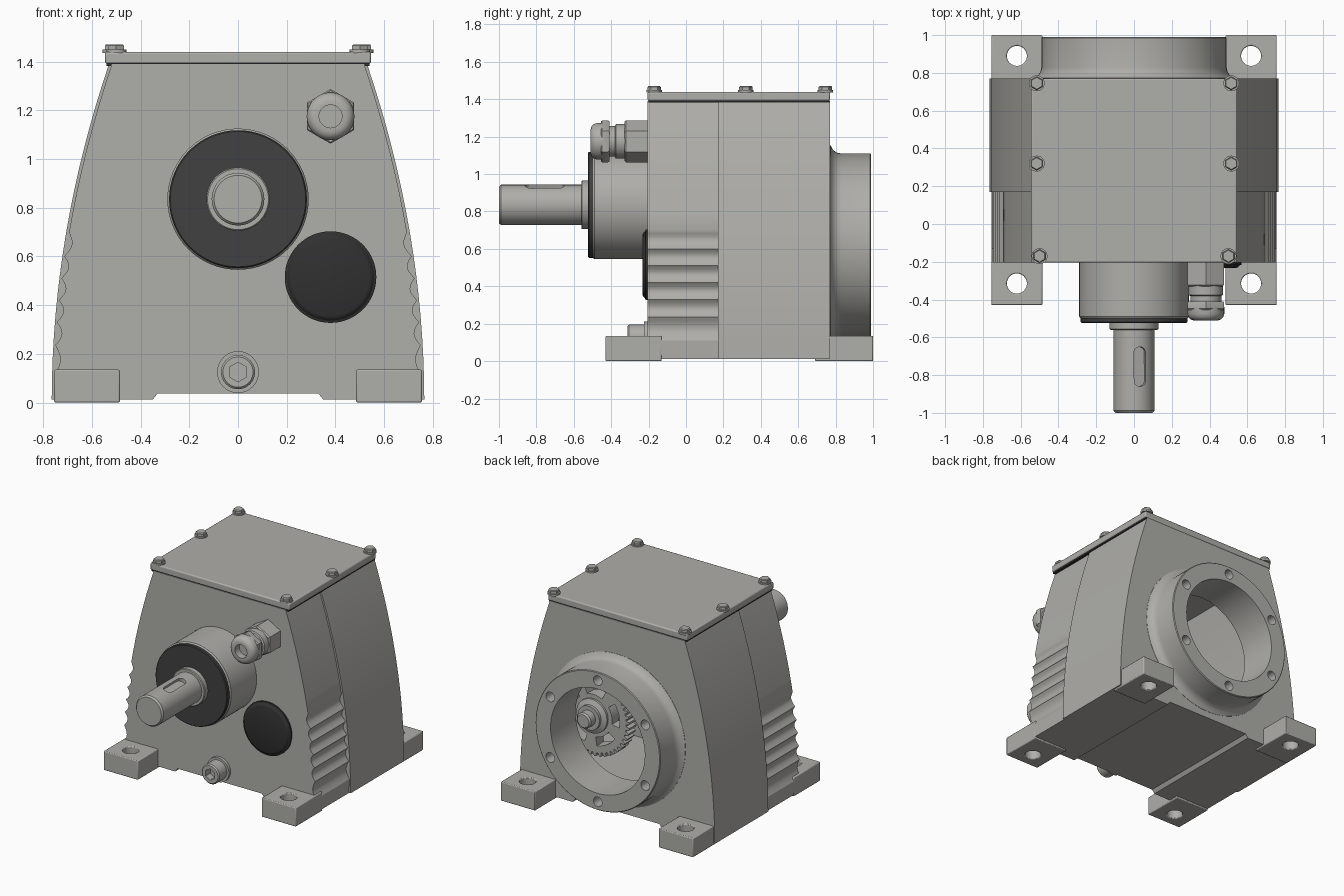
import bpy, bmesh
from math import sin, cos, pi, radians
from mathutils import Matrix

cube = bpy.data.objects.get("Cube")
if cube:
    bpy.data.objects.remove(cube, do_unlink=True)


def material(name, rgb):
    m = bpy.data.materials.new(name)
    m.use_nodes = True
    m.diffuse_color = (*rgb, 1)
    m.node_tree.nodes["Principled BSDF"].inputs["Base Color"].default_value = (*rgb, 1)
    return m


GREY = material("warm grey metal", (0.43, 0.425, 0.40))
SEAL = material("dark grey rubber", (0.052, 0.052, 0.052))
BLACK = material("black rubber", (0.03, 0.03, 0.03))
UPRIGHT = Matrix.Rotation(radians(90), 4, 'X')   # turns the y axis into z


def finish(name, bm, mat, matrix=None):
    bmesh.ops.recalc_face_normals(bm, faces=bm.faces)
    if matrix:
        bm.transform(matrix)
    me = bpy.data.meshes.new(name)
    bm.to_mesh(me)
    bm.free()
    me.materials.append(mat)
    ob = bpy.data.objects.new(name, me)
    bpy.context.collection.objects.link(ob)
    return ob


def lathe(name, cx, cz, profile, n=64, mat=GREY, matrix=None):
    """Revolve (radius, y) points about a y axis through (cx, cz)."""
    bm = bmesh.new()
    rings = []
    for r, y in profile:
        count = n if r > 0 else 1
        rings.append([bm.verts.new((cx + r * cos(pi / 2 + 2 * pi * i / n), y,
                                    cz + r * sin(pi / 2 + 2 * pi * i / n)))
                      for i in range(count)])
    pairs = list(zip(rings, rings[1:]))
    if profile[0][0] > 0:
        pairs.append((rings[-1], rings[0]))
    for a, b in pairs:
        for i in range(n):
            j = (i + 1) % n
            quad = [a[i % len(a)], a[j % len(a)], b[j % len(b)], b[i % len(b)]]
            bm.faces.new(list(dict.fromkeys(quad)))
    return finish(name, bm, mat, matrix)


def extrude(name, pts, y0, y1, mat=GREY, matrix=None, bevel=None):
    """Extrude an xz outline along y; bevel = (y, lowest z, width)."""
    bm = bmesh.new()
    ends = [[bm.verts.new((x, y, z)) for x, z in pts] for y in (y0, y1)]
    for ring in ends:
        bm.faces.new(ring)
    for i in range(len(pts)):
        j = (i + 1) % len(pts)
        bm.faces.new((ends[0][i], ends[0][j], ends[1][j], ends[1][i]))
    if bevel:
        y, low, width = bevel
        edges = [e for e in bm.edges
                 if all(v.co.y == y and v.co.z > low for v in e.verts)
                 and abs(e.verts[0].co.z - e.verts[1].co.z) > 0.01
                 and abs(e.verts[0].co.x) > 0.45]
        bmesh.ops.bevel(bm, geom=edges, offset=width, segments=5, profile=0.5,
                        affect='EDGES', clamp_overlap=False)
    return finish(name, bm, mat, matrix)


def box(name, x0, x1, y0, y1, z0, z1, mat=GREY, bevel=0):
    ob = extrude(name, [(x0, z0), (x1, z0), (x1, z1), (x0, z1)], y0, y1, mat)
    if bevel:
        mod = ob.modifiers.new("soft_edges", 'BEVEL')
        mod.width, mod.segments = bevel, 2
    return ob


def cut(ob, cutter):
    mod = ob.modifiers.new("cut", 'BOOLEAN')
    mod.operation, mod.solver, mod.object = 'DIFFERENCE', 'EXACT', cutter
    bpy.context.view_layer.objects.active = ob
    bpy.ops.object.modifier_apply(modifier=mod.name)


def cut_all(obs, cutters):
    for c in cutters:
        for ob in obs:
            cut(ob, c)
        bpy.data.objects.remove(c, do_unlink=True)


def half_width(z):
    return 0.765 - 0.1217 * z * z


def mirrored(side):
    return side + [(-x, z) for x, z in reversed(side)]


# Housing: rear half smooth, front half slightly narrower with scalloped grip ribs
LOW, TOP, FRONT, SPLIT, BACK = 0.012, 1.39, -0.205, 0.17, 0.77
channel = [(0.33, 0.037), (0.35, LOW)]
levels = [LOW + (TOP - LOW) * i / 16 for i in range(17)]
rear = extrude("housing_rear", mirrored(channel + [(half_width(z), z) for z in levels]),
               SPLIT, BACK, bevel=(BACK, 0, 0.045))

ribs = [0.11, 0.235, 0.33, 0.42, 0.51, 0.60, 0.70]
side = [(half_width(LOW) - 0.012, LOW)]
for a, b in zip(ribs, ribs[1:]):
    for i in range(6):
        z = a + (b - a) * i / 6
        side.append((half_width(z) - 0.008 - 0.024 * sin(pi * i / 6), z))
for i in range(9):
    z = ribs[-1] + (TOP - ribs[-1]) * i / 8
    side.append((half_width(z) - 0.012, z))
front = extrude("housing_front", mirrored(channel + side), FRONT, SPLIT,
                bevel=(FRONT, 0.699, 0.015))

inside = [0.1 + 1.22 * i / 10 for i in range(11)]
cavity = extrude("cavity_cutter", mirrored([(half_width(z) - 0.06, z) for z in inside]),
                 -0.13, 0.71)
opening = lathe("opening_cutter", 0, 0.62, [(0, 0.6), (0.39, 0.6), (0.39, 1), (0, 1)])
cut_all([rear, front], [cavity])
cut_all([rear], [opening])

# Motor flange with six bolt holes
flange = lathe("motor_flange", 0, 0.62,
               [(0.37, 0.71), (0.37, 0.99), (0.485, 0.99), (0.49, 0.985), (0.49, 0.83),
                (0.495, 0.805), (0.51, 0.785), (0.535, 0.772), (0.535, 0.76), (0.40, 0.71)], 96)
cut_all([flange], [lathe("hole_cutter", 0.43 * sin(i * pi / 3), 0.62 + 0.43 * cos(i * pi / 3),
                         [(0, 0.88), (0.034, 0.88), (0.034, 1.1), (0, 1.1)], 24)
                   for i in range(6)])

# Mounting feet
for sx, sname in ((1, "left"), (-1, "right")):
    xs = sorted((sx * 0.485, sx * 0.755))
    for yname, y0, y1, hole in (("front", -0.43, -0.13, -0.315), ("back", 0.69, 1.0, 0.89)):
        foot = box(f"{yname}_{sname}_foot", *xs, y0, y1, 0, 0.135)
        cut_all([foot], [lathe("hole_cutter", sx * 0.62, -hole,
                               [(0, -0.1), (0.053, -0.1), (0.053, 0.3), (0, 0.3)], 32,
                               matrix=UPRIGHT)])
        mod = foot.modifiers.new("soft_edges", 'BEVEL')
        mod.width, mod.segments = 0.006, 2

# Lid, gasket and lid bolts
box("lid_gasket", -0.54, 0.54, FRONT + 0.004, BACK - 0.004, 1.382, 1.392, BLACK)
box("lid", -0.546, 0.546, FRONT, BACK, 1.391, 1.44, bevel=0.008)
for sx in (1, -1):
    for i, (x, y) in enumerate(((0.5, -0.17), (0.515, 0.32), (0.515, 0.745))):
        lathe(f"lid_washer_{i}", sx * x, -y, [(0, 1.435), (0.042, 1.435), (0.042, 1.449),
                                              (0, 1.449)], 24, matrix=UPRIGHT)
        lathe(f"lid_bolt_{i}", sx * x, -y, [(0, 1.445), (0.036, 1.445), (0.036, 1.465),
                                            (0.031, 1.471), (0, 1.471)], 6, matrix=UPRIGHT)

# Output hub, seal, collar and keyed shaft
AXIS = 0.835
lathe("output_hub", 0, AXIS, [(0, -0.16), (0.29, -0.16), (0.29, -0.49), (0.283, -0.5), (0, -0.5)])
lathe("shaft_seal", 0, AXIS, [(0, -0.49), (0.283, -0.49), (0.283, -0.519), (0.278, -0.524),
                              (0, -0.524)], mat=SEAL)
lathe("shaft_collar", 0, AXIS, [(0, -0.5), (0.13, -0.5), (0.13, -0.555), (0.125, -0.56),
                                (0, -0.56)])
shaft = lathe("output_shaft", 0, AXIS, [(0, 0.4), (0.108, 0.4), (0.108, -0.988), (0.098, -1),
                                        (0, -1)])
slot = [(0.032 * cos(a), (0.828 if a < pi else 0.682) + 0.032 * sin(a))
        for a in [pi * i / 10 for i in range(10)] + [pi * 1.0001 + pi * i / 10 for i in range(10)]]
cut_all([shaft], [extrude("keyway_cutter", slot, 0.083, 0.15,
                          matrix=Matrix.Translation((0, 0, AXIS))
                          @ Matrix.Rotation(0.3, 4, 'Y') @ UPRIGHT)])

# Rubber end cap
lathe("end_cap", 0.38, 0.515, [(0, -0.18), (0.188, -0.18), (0.188, -0.216), (0.178, -0.219),
                               (0.17, -0.229), (0.16, -0.233), (0, -0.233)], mat=BLACK)

# Drain plug with hex socket
lathe("drain_boss", 0, 0.125, [(0, -0.18), (0.086, -0.18), (0.086, -0.225), (0, -0.225)], 40)
plug = lathe("drain_plug", 0, 0.125, [(0, -0.2), (0.07, -0.2), (0.07, -0.305), (0.062, -0.313),
                                      (0, -0.313)], 40)
cut_all([plug], [lathe("socket_cutter", 0, 0.125, [(0, -0.26), (0.04, -0.26), (0.04, -0.4),
                                                   (0, -0.4)], 6)])

# Cable gland
GX, GZ = 0.38, 1.175
lathe("gland_base", GX, GZ, [(0, -0.19), (0.112, -0.19), (0.112, -0.322), (0.102, -0.33),
                             (0, -0.33)], 6)
lathe("gland_neck", GX, GZ, [(0, -0.3), (0.092, -0.3), (0.092, -0.375), (0.082, -0.38),
                             (0.082, -0.42), (0, -0.42)], 40)
lathe("gland_nut", GX, GZ, [(0, -0.41), (0.108, -0.41), (0.112, -0.418), (0.112, -0.448),
                            (0.106, -0.455), (0, -0.455)], 6)
lathe("gland_dome", GX, GZ, [(0, -0.44), (0.098, -0.44), (0.098, -0.475), (0.092, -0.493),
                             (0.08, -0.505), (0.065, -0.51), (0.047, -0.51), (0.047, -0.46),
                             (0, -0.46)], 40)


# Gear train inside the housing
def gear(name, cx, cz, r, teeth, y0, y1):
    pts = []
    for i in range(teeth):
        for f, k in ((0, -0.025), (0.3, -0.025), (0.45, 0), (0.8, 0)):
            a = 2 * pi * (i + f) / teeth
            pts.append((cx + (r + k) * cos(a), cz + (r + k) * sin(a)))
    return extrude(name, pts, y0, y1)


CX, CZ = 0.38, 0.515
gear("output_gear", 0, AXIS, 0.33, 44, 0.1, 0.25)
gear("pinion", CX, CZ, 0.17, 22, 0.08, 0.27)
wheel = gear("intermediate_gear", CX, CZ, 0.285, 44, 0.42, 0.5)
slots = []
for s in range(5):
    arc = [2 * pi * s / 5 + 0.8 * i / 8 for i in range(9)]
    pts = [(0.21, a) for a in arc] + [(0.15, a) for a in reversed(arc)]
    slots.append(extrude("slot_cutter", [(CX + r * cos(a), CZ + r * sin(a)) for r, a in pts],
                         0.3, 0.6))
cut_all([wheel], slots)
lathe("gear_hub", CX, CZ, [(0, -0.1), (0.07, -0.1), (0.07, 0.4), (0.12, 0.4), (0.12, 0.515),
                           (0.085, 0.53), (0.085, 0.55), (0.055, 0.55), (0.055, 0.6),
                           (0.045, 0.61), (0, 0.61)], 40)

# Smooth shading with sharp edges kept
bpy.ops.object.select_all(action='DESELECT')
for ob in bpy.context.scene.objects:
    if ob.type == 'MESH':
        ob.select_set(True)
        bpy.context.view_layer.objects.active = ob
bpy.ops.object.shade_smooth_by_angle(angle=radians(30))
